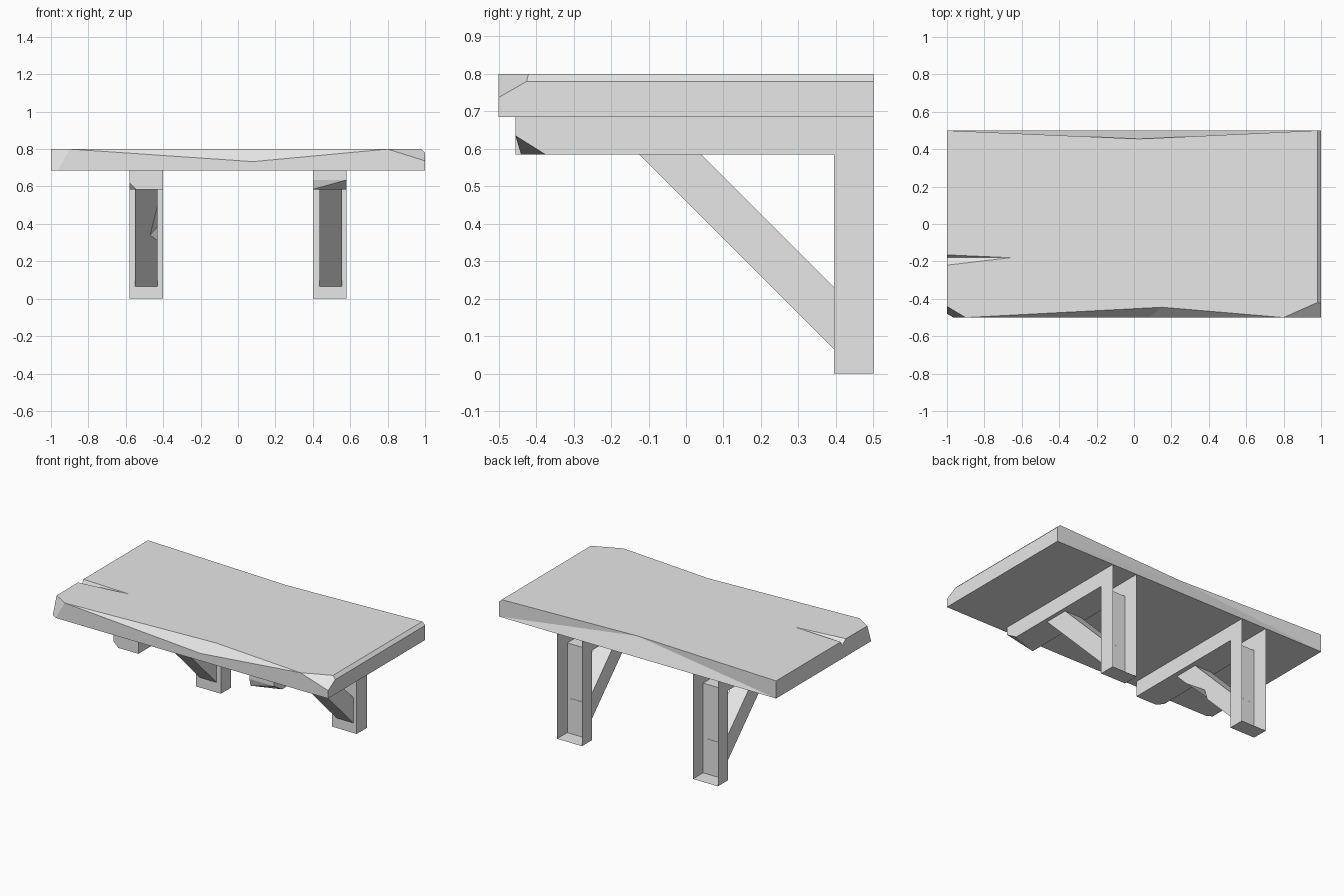
import bpy, bmesh

cube = bpy.data.objects.get("Cube")
if cube:
    bpy.data.objects.remove(cube, do_unlink=True)

grey = bpy.data.materials.new("plain_grey")
grey.use_nodes = True
grey.diffuse_color = (0.8, 0.8, 0.8, 1)
grey.node_tree.nodes["Principled BSDF"].inputs["Base Color"].default_value = (0.8, 0.8, 0.8, 1)


def build(name, points, faces, bevel_at=None, bevel_size=0.0):
    """Make a flat-shaded object from named points and faces listing those names."""
    bm = bmesh.new()
    v = {key: bm.verts.new(co) for key, co in points.items()}
    for face in faces:
        bm.faces.new([v[key] for key in face.split()])
    bmesh.ops.recalc_face_normals(bm, faces=bm.faces)
    if bevel_at:
        bmesh.ops.bevel(bm, geom=[v[bevel_at]], offset=bevel_size,
                        segments=1, affect='VERTICES')
    mesh = bpy.data.meshes.new(name)
    bm.to_mesh(mesh)
    bm.free()
    mesh.materials.append(grey)
    obj = bpy.data.objects.new(name, mesh)
    bpy.context.collection.objects.link(obj)
    return obj


def section(prefix, x, profile):
    """Named points of a (y, z) profile standing at x."""
    return {f"{prefix}{i}": (x, y, z) for i, (y, z) in enumerate(profile)}


def loft(count, skip=()):
    """Two end caps and the side faces between sections a and b."""
    faces = [" ".join(f"{p}{i}" for i in range(count)) for p in "ab"]
    for i in range(count):
        j = (i + 1) % count
        if i not in skip:
            faces.append(f"a{i} a{j} b{j} b{i}")
    return faces


# Board: slab with chipped edges, a split in one end and a worn back edge
TOP, LOW, F, B = 0.8, 0.685, -0.5, 0.5
board = {
    "t0": (-1, -0.44, TOP), "t1": (-0.9, F, TOP), "t2": (0.15, -0.445, TOP),
    "t3": (0.8, F, TOP), "t4": (0.98, -0.42, TOP), "t5": (0.98, B, TOP),
    "t6": (0.03, 0.455, TOP), "t7": (-1, B, TOP),
    "s0": (-1, -0.165, TOP), "s1": (-0.66, -0.18, TOP), "s2": (-1, -0.22, TOP),
    "deep": (-1, -0.18, 0.77), "chip": (0.08, F, 0.733),
    "c1": (1, F, 0.737), "c2": (1, -0.425, 0.78), "c3": (1, B, 0.78),
    "b0": (-1, -0.48, LOW), "b1": (-0.965, F, LOW), "b2": (1, F, LOW),
    "b3": (1, B, LOW), "b4": (-1, B, LOW),
}
build("shelf_board", board, [
    "t0 t1 t2 t3 t4 t5 t6 t7 s0 s1 s2",                  # top
    "b4 b3 b2 b1 b0",                                    # underside
    "t0 b0 b1 t1", "t1 b1 b2 c1 t3 chip",                # cut corner and front
    "t1 chip t2", "chip t3 t2", "t3 c1 c2 t4",           # front chips
    "t4 c2 c3 t5", "c1 b2 b3 c3 c2",                     # left end
    "t5 c3 b3 t6", "t6 b3 b4", "t6 b4 t7",               # back
    "t7 b4 b0 t0 s2 deep s0", "s0 deep s1", "deep s2 s1",  # right end and split
])

# Brackets: hollow L shapes, open against the wall and under the board
LEG, ARM, TIP = 0.395, 0.585, -0.455
corner = [(B, 0), (LEG, 0), (LEG, ARM)]
ends = [(TIP, LOW), (B, LOW)]

plain = corner + [(TIP, ARM)] + ends
build("right_bracket",
      section("a", -0.58, plain) | section("b", -0.4, plain),
      loft(6, skip=(4, 5)), bevel_at="a3", bevel_size=0.035)

outer = corner + [(-0.375, ARM), (TIP, 0.635)] + ends
inner = corner + [(-0.44, ARM), (TIP, 0.635)] + ends
build("left_bracket",
      section("a", 0.58, outer) | section("b", 0.4, inner),
      loft(7, skip=(3, 5, 6)) + ["a3 a4 b3", "a4 b4 b3"])

# Diagonal braces, the right one with a chipped lower edge
strut = [(-0.125, ARM), (0.04, ARM), (0.396, 0.229), (0.396, 0.064)]
build("left_brace",
      section("a", 0.555, strut) | section("b", 0.435, strut), loft(4))


def on_edge(x, z, inset=0.0):
    """Point on the sloping underside of a brace, pushed inward by inset."""
    return (x, 0.46 - z + inset, z + inset)


chipped = section("a", -0.55, strut) | section("b", -0.43, strut)
chipped |= {"p": on_edge(-0.43, 0.5), "q": on_edge(-0.47, 0.34),
            "r": on_edge(-0.43, 0.36, 0.025), "s": on_edge(-0.43, 0.31)}
build("right_brace", chipped, [
    "a0 a1 a2 a3", "b0 p r s b3 b2 b1", "a0 a3 b3 s q p b0",
    "p q r", "q s r", "a1 a2 b2 b1", "a2 a3 b3 b2", "a0 a1 b1 b0",
])
